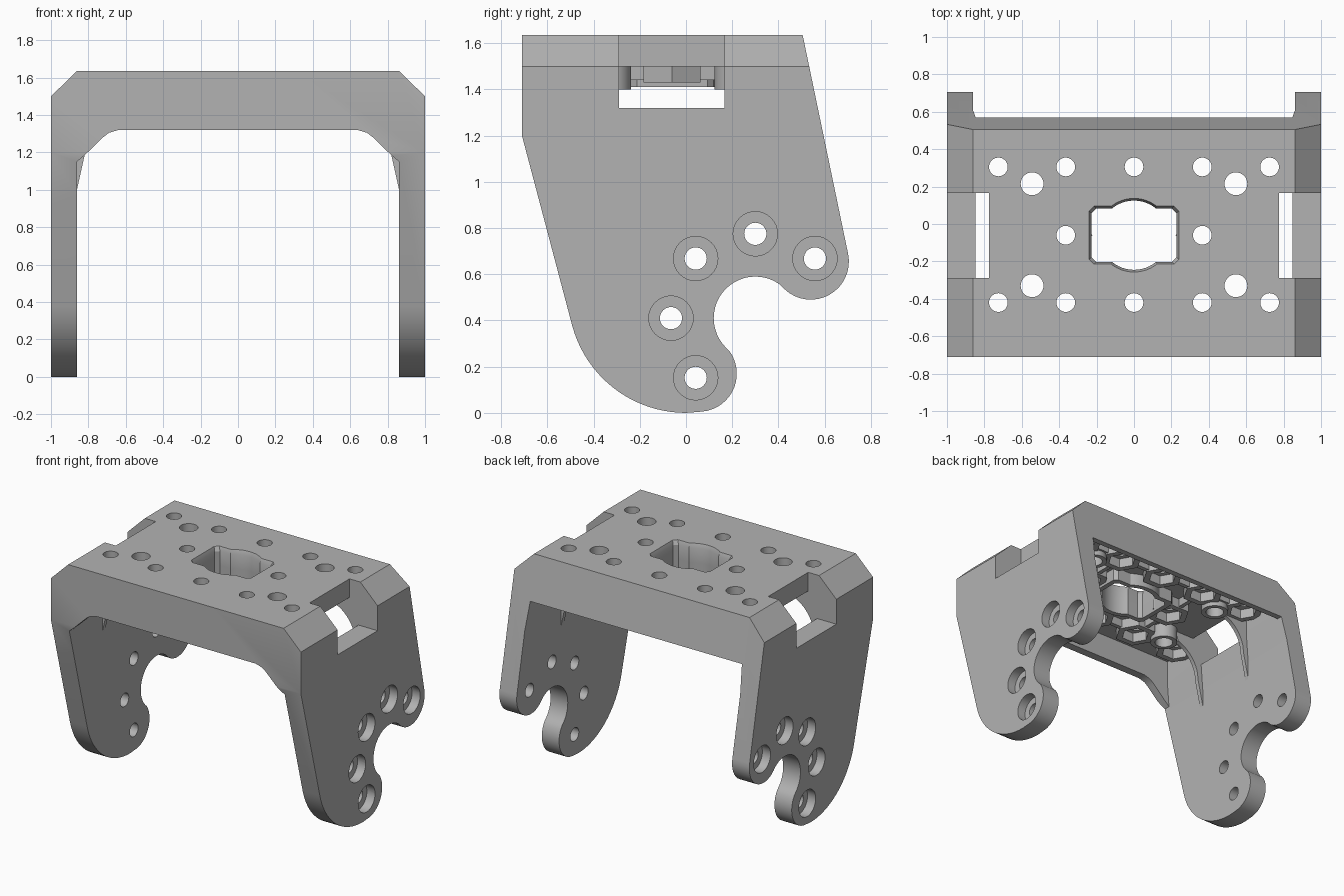
import bpy, bmesh, math
from mathutils import Vector

if "Cube" in bpy.data.objects:
    bpy.data.objects.remove(bpy.data.objects["Cube"])

GREY = bpy.data.materials.new("plain grey")
GREY.diffuse_color = (0.45, 0.45, 0.45, 1)
GREY.use_nodes = True
GREY.node_tree.nodes["Principled BSDF"].inputs["Base Color"].default_value = GREY.diffuse_color


def arc(cx, cy, r, a0, a1, n=16):
    return [(cx + r * math.cos(math.radians(a0 + (a1 - a0) * i / n)),
             cy + r * math.sin(math.radians(a0 + (a1 - a0) * i / n))) for i in range(n + 1)]


def circle(cx, cy, r, n=32):
    return arc(cx, cy, r, 0, 360, n)[:-1]


def rect(a0, a1, b0, b1):
    return [(a0, b0), (a1, b0), (a1, b1), (a0, b1)]


def mirrored(pts):
    return pts + [(-a, b) for a, b in reversed(pts)]


def place(axis, a, b, c):
    return Vector({'x': (c, a, b), 'y': (a, c, b), 'z': (a, b, c)}[axis])


def prism(bm, pts, axis, lo, hi, inner=None, top=None):
    """Extrude an outline along an axis, optionally with a hole or a different end outline."""
    def loop(p, c):
        return [bm.verts.new(place(axis, a, b, c)) for a, b in p]

    def sides(p, q):
        n = len(p)
        return [bm.faces.new((p[i], p[(i + 1) % n], q[(i + 1) % n], q[i])) for i in range(n)]
    low, high = loop(pts, lo), loop(top or pts, hi)
    faces = sides(low, high)
    if inner:
        il, ih = loop(inner, lo), loop(inner, hi)
        faces += sides(il, ih) + sides(low, il) + sides(high, ih)
    else:
        faces += [bm.faces.new(low), bm.faces.new(high)]
    bmesh.ops.recalc_face_normals(bm, faces=faces)


def make(name, parts):
    bm = bmesh.new()
    for p in parts:
        prism(bm, *p)
    me = bpy.data.meshes.new(name)
    bm.to_mesh(me)
    bm.free()
    me.materials.append(GREY)
    ob = bpy.data.objects.new(name, me)
    bpy.context.collection.objects.link(ob)
    return ob


def boolean(ob, parts, op='DIFFERENCE'):
    cutter = make("cutter", parts)
    cutter.hide_render = True
    mod = ob.modifiers.new("cut", 'BOOLEAN')
    mod.operation, mod.solver, mod.object = op, 'EXACT', cutter
    bpy.context.view_layer.update()
    me = bpy.data.meshes.new_from_object(ob.evaluated_get(bpy.context.evaluated_depsgraph_get()))
    ob.modifiers.clear()
    ob.data = me
    bpy.data.objects.remove(cutter)


TOP, UNDER, LIP = 1.635, 1.50, 1.32

# bracket body: side outline with two lobes around a round bite
side = ([(-0.71, 1.2), (-0.71, TOP), (0.505, TOP)]
        + arc(0.54, 0.655, 0.165, 12, -134.4)
        + arc(0.30, 0.41, 0.18, 45.6, 224.4, 24)[1:]
        + arc(0.055, 0.17, 0.165, 44.4, -85)[1:]
        + arc(0, 0.51, 0.51, -90, -165, 20))
body = make("bracket_body", [(side, 'x', -1, 1)])

# bevelled upper corners
boolean(body, [(mirrored([(1.0, -0.2), (1.0, 1.5), (0.862, TOP), (0.862, 1.8)][:3]), 'y', -2, 2)], 'INTERSECT')

# space between the legs, behind the front wall
boolean(body, [(mirrored([(0.862, -0.2), (0.862, 1.12), (0.847, LIP)]), 'y', -0.65, 2)])
# front opening with sloped corners
boolean(body, [(mirrored([(0.862, -0.2), (0.862, 1.15), (0.82, 1.185), (0.72, 1.282),
                          (0.69, 1.305), (0.64, LIP)]), 'y', -2, -0.649)])
# hollow under the plate
boolean(body, [([(-0.65, 1.25), (-0.65, UNDER), (0.49, UNDER), (0.543, 1.25)], 'x', -0.847, 0.847)])

# side notches
boolean(body, [(rect(s * 0.775, s * 1.2, -0.29, 0.167), 'z', LIP, 1.8) for s in (-1, 1)])

# leg holes with counterbores from outside
leg_holes = [(0.30 + 0.365 * math.cos(math.radians(a)), 0.41 + 0.365 * math.sin(math.radians(a)))
             for a in (45, 90, 135, 180, 225)]
boolean(body, [(circle(y, z, 0.048), 'x', -1.2, 1.2) for y, z in leg_holes])
for s in (-1, 1):
    boolean(body, [(circle(y, z, 0.096), 'x', s * 0.935, s * 1.2) for y, z in leg_holes])

# plate holes
small = [(x, y) for x in (-0.725, -0.365, 0, 0.365, 0.725) for y in (0.305, -0.42)]
small += [(-0.365, -0.06), (0.365, -0.06)]
large = [(x, y) for x in (-0.545, 0.545) for y in (0.215, -0.33)]
boolean(body, [(circle(x, y, 0.05), 'z', 1.3, 1.8) for x, y in small]
        + [(circle(x, y, 0.061), 'z', 1.3, 1.8) for x, y in large])


# central opening: rectangle with clipped corners and two bulges
def opening(d):
    r, h, w = 0.185 + d, 0.143 + d, 0.228 + d
    a = math.degrees(math.asin(h / r))
    upper = [(w, h - 0.025), (w - 0.025, h)] + arc(0, 0, r, a, 180 - a) + [(0.025 - w, h), (-w, h - 0.025)]
    return [(x, y - 0.06) for x, y in upper + [(-x, -y) for x, y in upper]]


boolean(body, [(opening(0), 'z', 1.3, 1.8)])
boolean(body, [(opening(0), 'z', TOP - 0.03, TOP + 0.01, None, opening(0.016))])

# underside: nut pockets, round bosses and collar
EMBED = UNDER + 0.004


def hexagon(x, y, r):
    return circle(x, y, r, 6)


nuts = make("nut_pockets", [(hexagon(x, y, 0.142), 'z', 1.43, EMBED, hexagon(x, y, 0.095)) for x, y in small])
bosses = make("round_bosses", [(circle(x, y, 0.092), 'z', 1.40, EMBED, circle(x, y, 0.061)) for x, y in large])
collar = make("opening_collar", [(opening(0.035), 'z', 1.41, EMBED, opening(0))])

# webs joining the pockets to each other and to the walls
webs = []
for y in (0.305, -0.42):
    for x in (-0.545, -0.1825, 0.1825, 0.545):
        webs.append((rect(x - 0.055, x + 0.055, y - 0.015, y + 0.015), 'z', 1.44, EMBED))
for x in (-0.365, 0.365):
    webs.append((rect(x - 0.015, x + 0.015, 0.06, 0.185), 'z', 1.44, EMBED))
    webs.append((rect(x - 0.015, x + 0.015, -0.30, -0.18), 'z', 1.44, EMBED))
make("plate_webs", webs)

# curved ribs beside the notches, tapering down the legs
rib = [(0.87, 0.96), (0.82, 1.185)] + arc(0.56, 1.185, 0.26, 12, 72, 10) + [(0.62, EMBED), (0.87, EMBED)]
ribs = make("leg_ribs", [([(s * x, z) for x, z in rib], 'y', y, y + 0.03)
                         for s in (-1, 1) for y in (-0.32, 0.167)])

for ob in bpy.context.collection.objects:
    ob.select_set(True)
bpy.context.view_layer.objects.active = body
bpy.ops.object.shade_smooth_by_angle(angle=math.radians(25))
